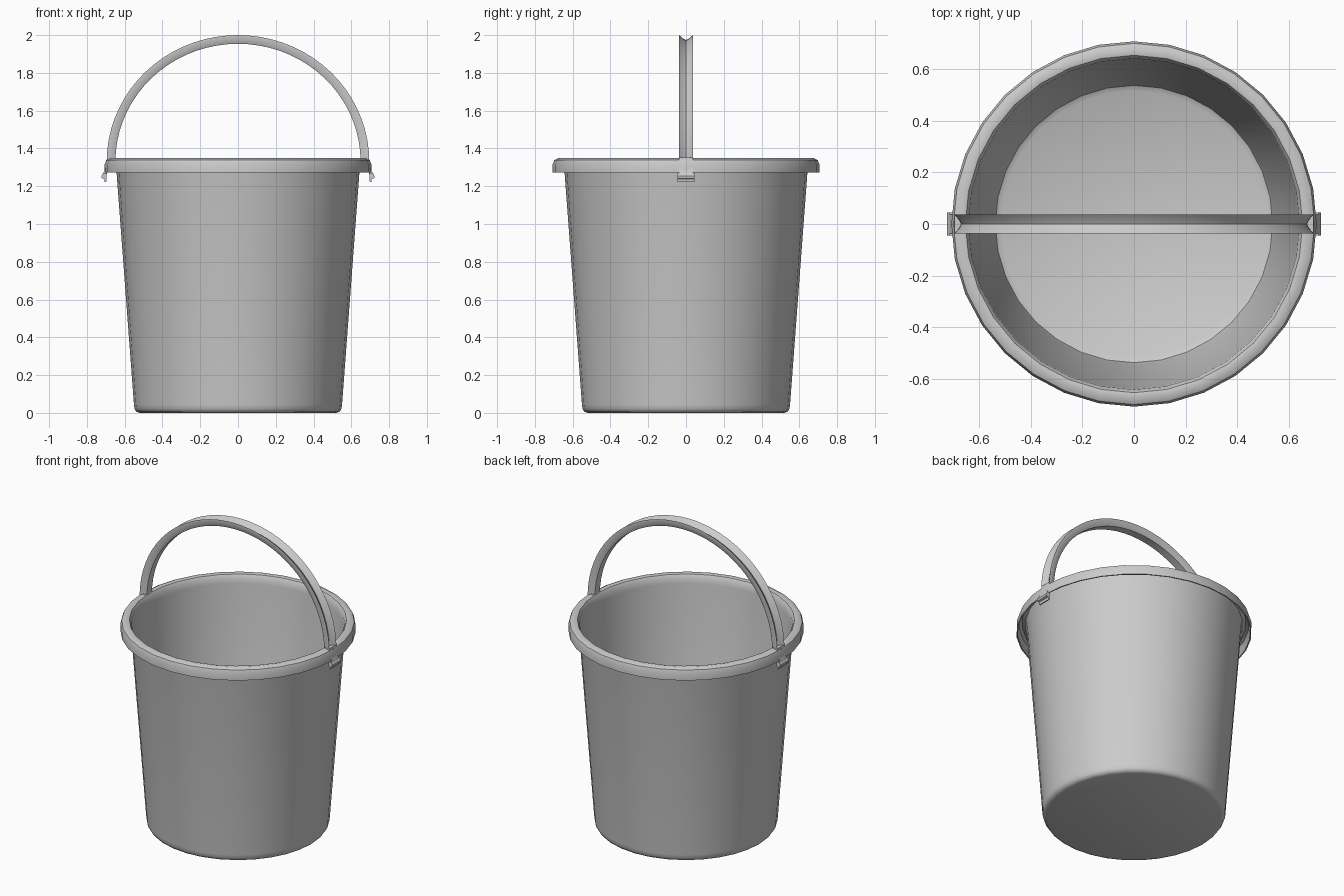
import bpy, bmesh
from math import pi, sin, cos
from mathutils import Vector

if "Cube" in bpy.data.objects:
    bpy.data.objects.remove(bpy.data.objects["Cube"])


def finish(bm, name, angle=40):
    bmesh.ops.recalc_face_normals(bm, faces=bm.faces)
    mesh = bpy.data.meshes.new(name)
    bm.to_mesh(mesh)
    bm.free()
    ob = bpy.data.objects.new(name, mesh)
    bpy.context.collection.objects.link(ob)
    bpy.ops.object.select_all(action='DESELECT')
    ob.select_set(True)
    bpy.context.view_layer.objects.active = ob
    bpy.ops.object.shade_smooth_by_angle(angle=angle * pi / 180)
    return ob


def bridge(bm, rings, closed_section, closed_path):
    m, n = len(rings), len(rings[0])
    for i in range(m if closed_path else m - 1):
        a, b = rings[i], rings[(i + 1) % m]
        for j in range(n if closed_section else n - 1):
            k = (j + 1) % n
            bm.faces.new((a[j], a[k], b[k], b[j]))


# Bucket shell: rounded base, tapered wall and an overhanging rolled rim
SIDES = 32
outer = [(0.52, 0.0), (0.538, 0.006), (0.548, 0.022), (0.551, 0.045),
         (0.645, 1.30), (0.652, 1.328), (0.672, 1.338), (0.690, 1.330),
         (0.697, 1.312), (0.698, 1.272)]
inner = [(0.706, 1.272), (0.706, 1.315), (0.698, 1.338), (0.675, 1.35),
         (0.652, 1.345), (0.640, 1.325), (0.637, 1.29),
         (0.543, 0.05), (0.536, 0.026), (0.515, 0.014)]
bm = bmesh.new()
rings = [[bm.verts.new((r * cos(2 * pi * s / SIDES), r * sin(2 * pi * s / SIDES), z))
          for r, z in outer + inner] for s in range(SIDES)]
bridge(bm, rings, False, True)
bm.faces.new([r[0] for r in rings])
bm.faces.new([r[-1] for r in rings])
finish(bm, "bucket")

# Handle: grooved section swept along an arch, groove facing outward
section = [(0, -0.037), (-0.018, -0.016), (-0.026, 0), (-0.018, 0.016), (0, 0.037),
           (-0.012, 0.037), (-0.036, 0.031), (-0.046, 0.026),
           (-0.046, -0.026), (-0.036, -0.031), (-0.012, -0.037)]
STEPS = 36
bm = bmesh.new()
rings = []
for i in range(STEPS + 1):
    t = pi * i / STEPS
    edge = Vector((0.695 * cos(t), 0, 1.33 + 0.67 * sin(t)))
    out = Vector((cos(t), 0, sin(t)))
    rings.append([bm.verts.new(edge + out * d + Vector((0, y, 0))) for d, y in section])
bridge(bm, rings, True, False)
bm.faces.new(rings[0])
bm.faces.new(rings[-1])
finish(bm, "handle", 35)


# Clips: tabs hooking over the rim, flaring out at the lower end
def prism(name, profile, half, side):
    bm = bmesh.new()
    rings = [[bm.verts.new((side * x, y, z)) for x, z in profile] for y in (-half, half)]
    bridge(bm, rings, True, False)
    bm.faces.new(rings[0])
    bm.faces.new(rings[1])
    return finish(bm, name, 30)


tab = [(0.655, 1.352), (0.693, 1.352), (0.704, 1.29), (0.720, 1.255),
       (0.720, 1.245), (0.702, 1.245), (0.690, 1.28), (0.668, 1.34)]
lip = [(0.695, 1.27), (0.714, 1.27), (0.723, 1.255), (0.721, 1.242),
       (0.708, 1.238), (0.706, 1.222), (0.698, 1.222), (0.695, 1.24)]
for side, label in ((1, "right"), (-1, "left")):
    prism("handle_tab_" + label, tab, 0.036, side)
    prism("handle_clip_" + label, lip, 0.044, side)
